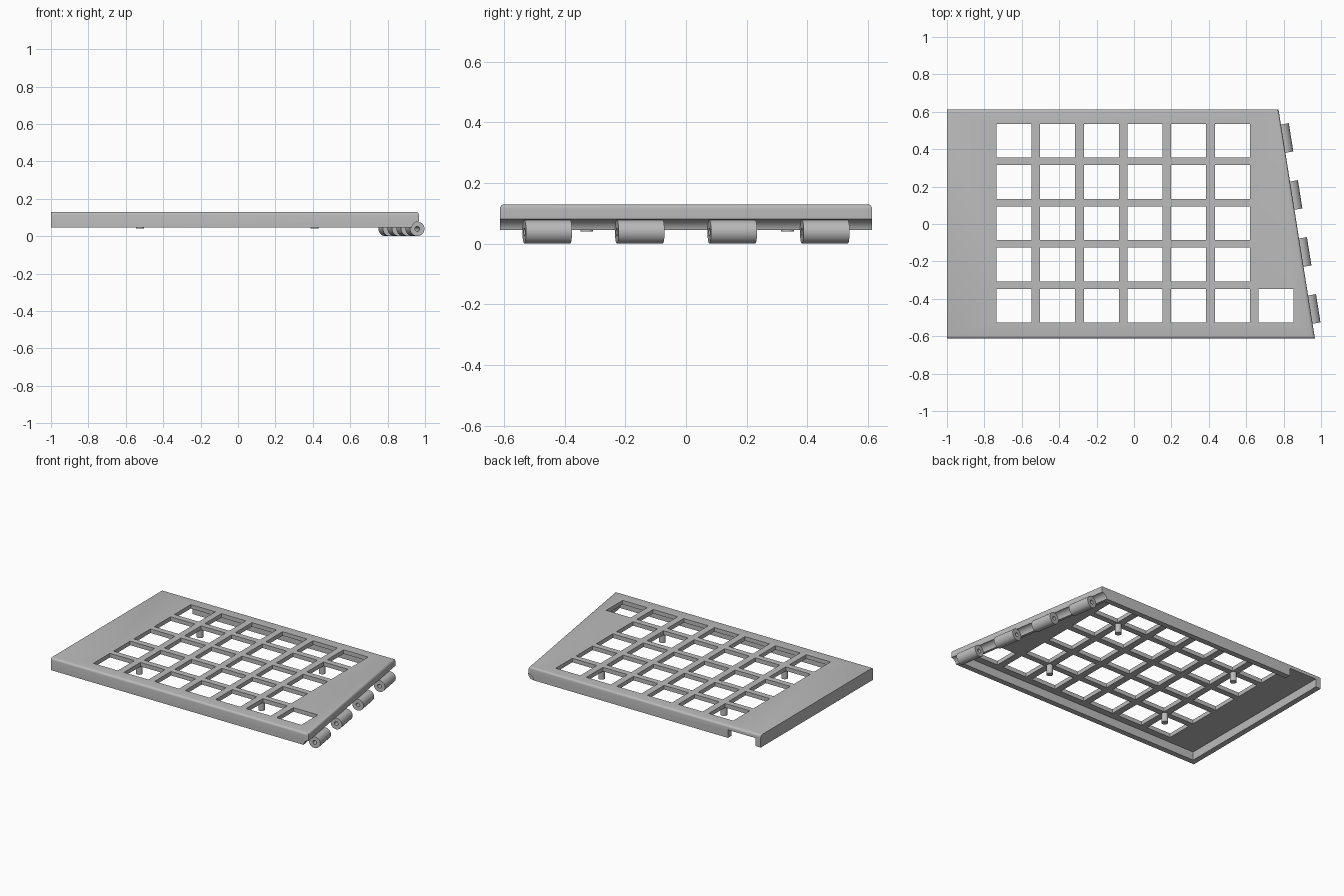
import bpy, bmesh, math
from mathutils import Vector, Matrix

cube = bpy.data.objects.get("Cube")
if cube:
    bpy.data.objects.remove(cube, do_unlink=True)

grey = bpy.data.materials.new("plain grey")
grey.use_nodes = True
colour = (0.5, 0.5, 0.5, 1)
grey.diffuse_color = colour
grey.node_tree.nodes["Principled BSDF"].inputs["Base Color"].default_value = colour

# Overall sizes
LEFT, HALF_Y = -1.0, 0.613
BOTTOM, TOP, SKIN = 0.045, 0.13, 0.028
WALL, HINGE_WALL = 0.038, 0.055
SLOPE = -0.159
PITCH_X, PITCH_Y = 0.2335, 0.2206
FIRST_X, FIRST_Y = -0.6415, 0.445
KNUCKLE_R = 0.039


def edge_x(y):
    """Position of the slanted hinge edge."""
    return 0.87 + SLOPE * y


def finish(name, bm):
    mesh = bpy.data.meshes.new(name)
    bmesh.ops.recalc_face_normals(bm, faces=bm.faces)
    bm.to_mesh(mesh)
    bm.free()
    obj = bpy.data.objects.new(name, mesh)
    bpy.context.collection.objects.link(obj)
    mesh.materials.append(grey)
    return obj


def prism(name, points, low, high, round_top=0):
    bm = bmesh.new()
    base = bm.faces.new([bm.verts.new((x, y, low)) for x, y in points])
    top = bmesh.ops.extrude_face_region(bm, geom=[base])["geom"]
    bmesh.ops.translate(bm, vec=(0, 0, high - low),
                        verts=[v for v in top if isinstance(v, bmesh.types.BMVert)])
    if round_top:
        # The left edge stays sharp
        rim = [e for e in bm.edges if all(v.co.z > high - 1e-4 for v in e.verts)
               and any(v.co.x > LEFT + 0.1 for v in e.verts)]
        bmesh.ops.bevel(bm, geom=rim, offset=round_top, segments=4,
                        profile=0.5, affect='EDGES')
    return finish(name, bm)


def boxes(name, items):
    bm = bmesh.new()
    for centre, size in items:
        bmesh.ops.create_cube(bm, size=1, matrix=Matrix.Translation(centre)
                              @ Matrix.Diagonal((*size, 1)))
    return finish(name, bm)


def cylinder(name, centre, axis, radius, length, sides=32):
    bm = bmesh.new()
    turn = Vector(axis).to_track_quat('Z', 'Y').to_matrix().to_4x4()
    bmesh.ops.create_cone(bm, cap_ends=True, segments=sides, radius1=radius, radius2=radius,
                          depth=length, matrix=Matrix.Translation(centre) @ turn)
    return finish(name, bm)


def cut(obj, cutter):
    mod = obj.modifiers.new("cut", 'BOOLEAN')
    mod.operation, mod.solver, mod.object = 'DIFFERENCE', 'EXACT', cutter
    bpy.context.view_layer.update()
    done = bpy.data.meshes.new_from_object(
        obj.evaluated_get(bpy.context.evaluated_depsgraph_get()))
    obj.modifiers.clear()
    obj.data = done
    bpy.data.objects.remove(cutter, do_unlink=True)


def smooth(obj):
    bpy.ops.object.select_all(action='DESELECT')
    obj.select_set(True)
    bpy.context.view_layer.objects.active = obj
    bpy.ops.object.shade_smooth_by_angle(angle=math.radians(35))


def outline(inset, hinge_inset):
    y = HALF_Y - inset
    return [(LEFT + inset, -y), (edge_x(-y) - hinge_inset, -y),
            (edge_x(y) - hinge_inset, y), (LEFT + inset, y)]


# Cover shell, hollow from below
cover = prism("cover_shell", outline(0, 0), BOTTOM, TOP, round_top=0.015)
cut(cover, prism("cavity", outline(WALL, HINGE_WALL), BOTTOM - 0.1, TOP - SKIN))

# Key openings: a full grid plus one extra in the front row
cells = [(i, j) for i in range(6) for j in range(5)] + [(6, 4)]
cut(cover, boxes("openings", [
    ((FIRST_X + i * PITCH_X, FIRST_Y - j * PITCH_Y, TOP), (0.187, 0.18, 0.2))
    for i, j in cells]))

# Cable notch in the back wall
cut(cover, boxes("notch", [((-0.855, HALF_Y, 0.04), (0.21, 0.12, 0.12))]))

# Rounded groove under the hinge edge
hinge_axis = Vector((SLOPE, 1, 0)).normalized()
hinge_z = KNUCKLE_R
cut(cover, cylinder("groove", (edge_x(0) + 0.004, 0, hinge_z), hinge_axis,
                    KNUCKLE_R + 0.003, 1.6, 48))
smooth(cover)

# Hinge knuckles with a pin hole
for n in range(4):
    y = -0.457 + n * 0.3047
    centre = (edge_x(y) + 0.004, y, hinge_z)
    knuckle = cylinder(f"hinge_knuckle_{n + 1}", centre, hinge_axis, KNUCKLE_R, 0.153)
    cut(knuckle, cylinder("pin_hole", centre, hinge_axis, 0.013, 0.3, 20))
    smooth(knuckle)

# Support posts under the grid crossings
for i in (0.5, 4.5):
    for j in (0.5, 3.5):
        post = cylinder(f"support_post_{int(i)}_{int(j)}",
                        (FIRST_X + i * PITCH_X, FIRST_Y - j * PITCH_Y, 0.075),
                        (0, 0, 1), 0.021, 0.07, 24)
        smooth(post)
